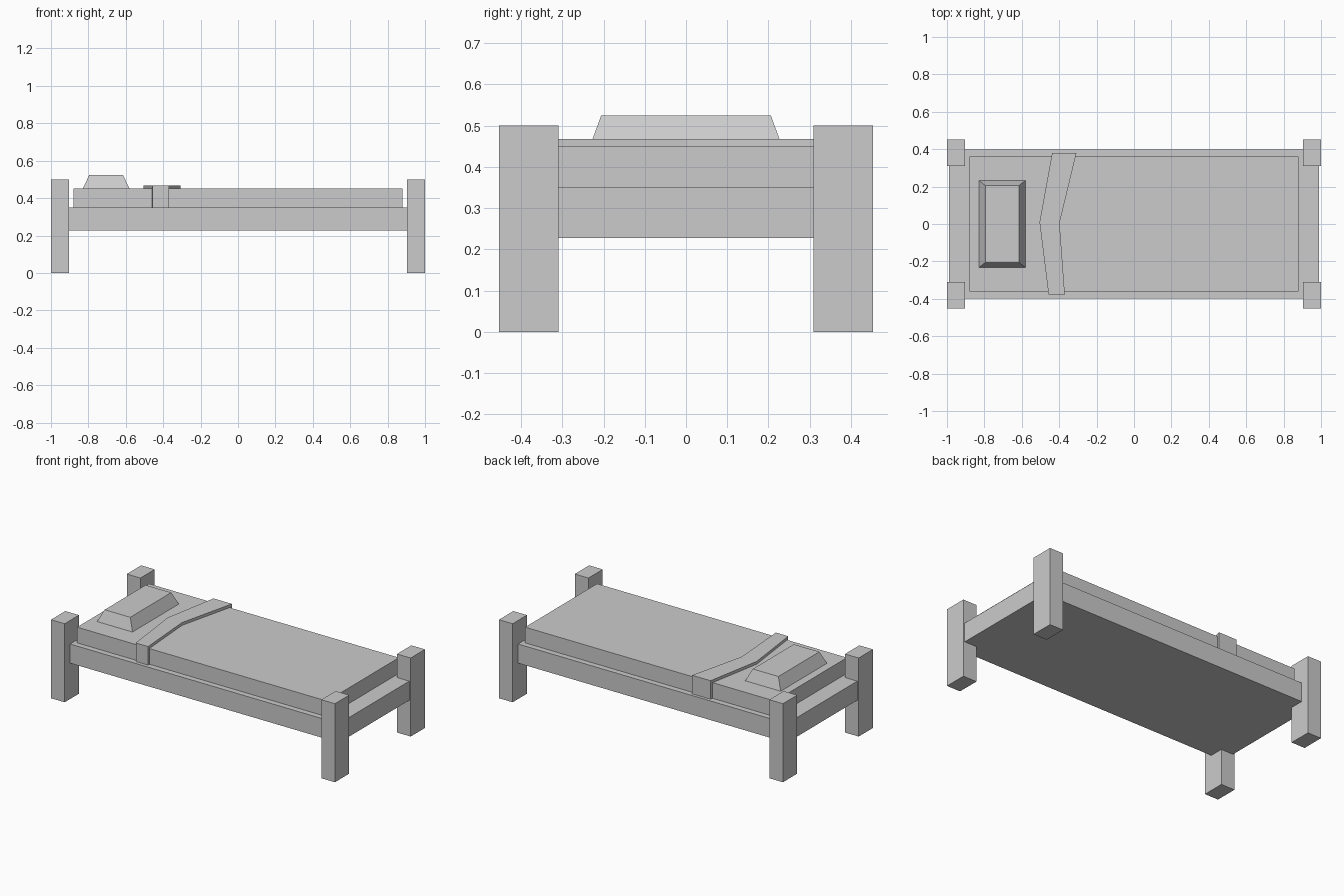
import bpy
import bmesh

cube = bpy.data.objects.get("Cube")
if cube:
    bpy.data.objects.remove(cube, do_unlink=True)

# One plain grey for the whole bed
GREY = (0.6, 0.6, 0.6, 1.0)
grey = bpy.data.materials.new("plain grey")
grey.use_nodes = True
grey.diffuse_color = GREY
grey.node_tree.nodes["Principled BSDF"].inputs["Base Color"].default_value = GREY


def loft(name, bottom, top, z0, z1):
    """Solid between two outlines with equal point counts."""
    bm = bmesh.new()
    low = [bm.verts.new((x, y, z0)) for x, y in bottom]
    high = [bm.verts.new((x, y, z1)) for x, y in top]
    bm.faces.new(low[::-1])
    bm.faces.new(high)
    n = len(low)
    for i in range(n):
        j = (i + 1) % n
        bm.faces.new((low[i], low[j], high[j], high[i]))
    bmesh.ops.recalc_face_normals(bm, faces=bm.faces)
    mesh = bpy.data.meshes.new(name)
    bm.to_mesh(mesh)
    bm.free()
    mesh.materials.append(grey)
    obj = bpy.data.objects.new(name, mesh)
    bpy.context.collection.objects.link(obj)
    return obj


def rect(cx, cy, hx, hy):
    return [(cx - hx, cy - hy), (cx + hx, cy - hy),
            (cx + hx, cy + hy), (cx - hx, cy + hy)]


def box(name, cx, cy, hx, hy, z0, z1):
    outline = rect(cx, cy, hx, hy)
    return loft(name, outline, outline, z0, z1)


# Four corner posts
for end, sx in (("head", -1), ("foot", 1)):
    for side, sy in (("right", -1), ("left", 1)):
        box(f"{end}_{side}_post", sx * 0.952, sy * 0.381, 0.048, 0.072, 0, 0.5)

# Base and mattress
box("bed_base", 0, 0, 0.99, 0.398, 0.228, 0.35)
box("mattress", 0, 0, 0.88, 0.362, 0.35, 0.45)

# Tapered pillow
loft("pillow", rect(-0.705, 0, 0.125, 0.233),
     rect(-0.705, 0, 0.09, 0.206), 0.45, 0.524)

# Bent folded sheet band, hanging down both sides of the mattress
band = [(-0.457, -0.376), (-0.37, -0.376), (-0.398, 0.005),
        (-0.308, 0.379), (-0.438, 0.379), (-0.505, 0.01)]
loft("folded_sheet", band, band, 0.35, 0.468)
